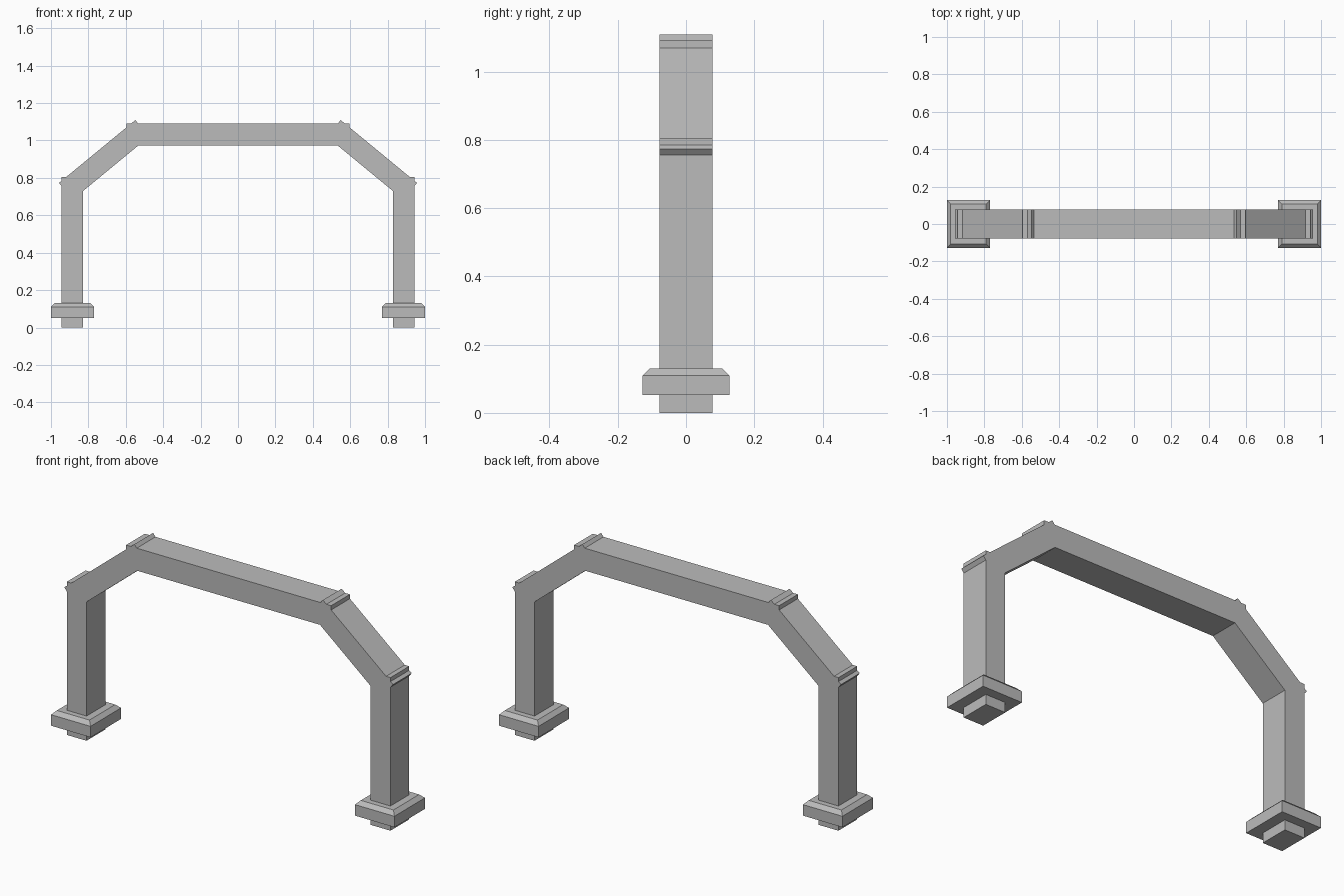
import bpy
import bmesh
from mathutils import Vector

cube = bpy.data.objects.get("Cube")
if cube:
    bpy.data.objects.remove(cube, do_unlink=True)

GREY = (0.5, 0.5, 0.5, 1.0)
grey = bpy.data.materials.new("plain grey")
grey.use_nodes = True
grey.diffuse_color = GREY
grey.node_tree.nodes["Principled BSDF"].inputs["Base Color"].default_value = GREY

HALF_DEPTH = 0.078
THICK = 0.115
POST_X = 0.885


def finish(name, bm):
    bmesh.ops.recalc_face_normals(bm, faces=bm.faces)
    mesh = bpy.data.meshes.new(name)
    bm.to_mesh(mesh)
    bm.free()
    mesh.materials.append(grey)
    obj = bpy.data.objects.new(name, mesh)
    bpy.context.collection.objects.link(obj)
    return obj


def bar(name, profile, half_depth=HALF_DEPTH):
    """Extrude an x-z outline along y."""
    bm = bmesh.new()
    face = bm.faces.new([bm.verts.new((x, -half_depth, z)) for x, z in profile])
    out = bmesh.ops.extrude_face_region(bm, geom=[face])
    verts = [v for v in out["geom"] if isinstance(v, bmesh.types.BMVert)]
    bmesh.ops.translate(bm, verts=verts, vec=(0, 2 * half_depth, 0))
    return finish(name, bm)


def rect(x0, x1, z0, z1):
    return [(x0, z0), (x1, z0), (x1, z1), (x0, z1)]


# Horizontal top beam
bar("top_beam", rect(-0.597, 0.597, 0.974, 1.092))

for side, s in (("left", 1), ("right", -1)):
    x = s * POST_X

    # Upright post
    bar(side + "_post", rect(x - THICK / 2, x + THICK / 2, 0, 0.806))

    # Sloping brace whose square ends poke past the post and beam
    low, high = Vector((s * 0.957, 0.773)), Vector((s * 0.549, 1.109))
    along = (high - low).normalized()
    inward = Vector((along.y, -along.x)) * -s * -1
    if inward.y > 0:
        inward = -inward
    inward *= THICK
    bar(side + "_brace", [low, high, high + inward, low + inward])

    # Collar plate with a chamfered top
    bm = bmesh.new()
    base = bm.faces.new([bm.verts.new((x + a * 0.115, b * 0.127, 0.052))
                         for a, b in ((-1, -1), (1, -1), (1, 1), (-1, 1))])
    for rise, inset in ((0.058, 0), (0.02, 0.02)):
        out = bmesh.ops.extrude_face_region(bm, geom=[base])["geom"]
        bottom = base
        base = next(g for g in out if isinstance(g, bmesh.types.BMFace))
        if inset:
            bm.faces.remove(bottom)
        for v in base.verts:
            v.co.z += rise
            v.co.x -= inset * (1 if v.co.x > x else -1)
            v.co.y -= inset * (1 if v.co.y > 0 else -1)
    finish(side + "_collar", bm)
